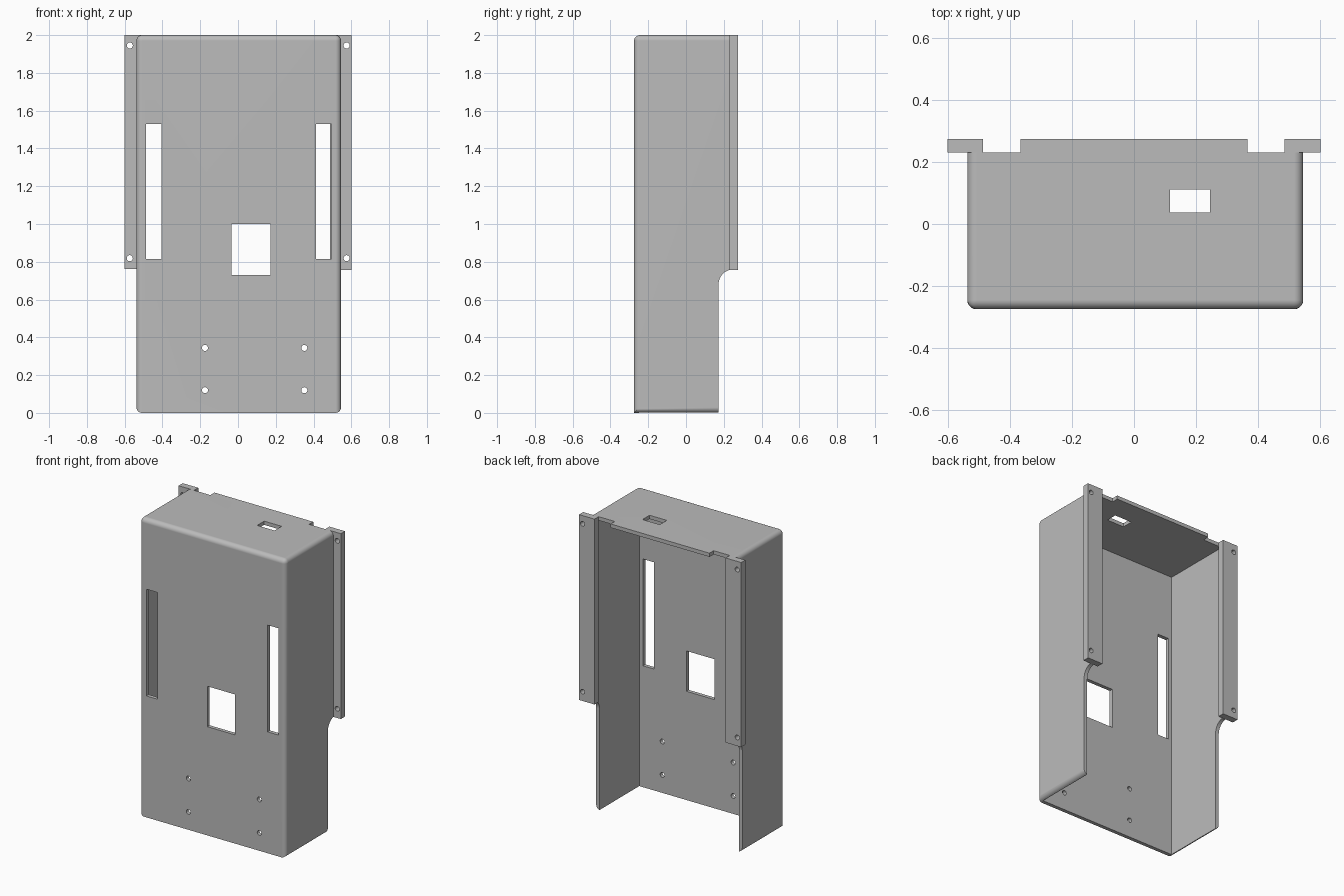
import bpy, bmesh, math

if "Cube" in bpy.data.objects:
    bpy.data.objects.remove(bpy.data.objects["Cube"])

gray = bpy.data.materials.new("plain gray")
gray.diffuse_color = (0.5, 0.5, 0.5, 1)
gray.use_nodes = True
gray.node_tree.nodes["Principled BSDF"].inputs["Base Color"].default_value = gray.diffuse_color

BX0, BX1 = -0.538, 0.546      # body width
FRONT, REAR, BACK = -0.275, 0.231, 0.275
WALL, TOP = 0.025, 2.0


def finish(name, bm):
    bmesh.ops.recalc_face_normals(bm, faces=bm.faces)
    mesh = bpy.data.meshes.new(name)
    bm.to_mesh(mesh)
    bm.free()
    mesh.materials.append(gray)
    ob = bpy.data.objects.new(name, mesh)
    bpy.context.collection.objects.link(ob)
    return ob


def box_bm(x, y, z):
    bm = bmesh.new()
    bmesh.ops.create_cube(bm, size=1)
    for v in bm.verts:
        v.co = [r[1] if c > 0 else r[0] for r, c in zip((x, y, z), v.co)]
    return bm


def box(name, x, y, z):
    return finish(name, box_bm(x, y, z))


def prism(name, yz, x0, x1):
    bm = bmesh.new()
    face = bm.faces.new([bm.verts.new((x0, y, z)) for y, z in yz])
    new = bmesh.ops.extrude_face_region(bm, geom=[face])["geom"]
    bmesh.ops.translate(bm, vec=(x1 - x0, 0, 0),
                        verts=[g for g in new if isinstance(g, bmesh.types.BMVert)])
    return finish(name, bm)


def activate(ob):
    bpy.ops.object.select_all(action='DESELECT')
    ob.select_set(True)
    bpy.context.view_layer.objects.active = ob


def cut(ob, cutter):
    mod = ob.modifiers.new("cut", 'BOOLEAN')
    mod.operation, mod.solver, mod.object = 'DIFFERENCE', 'EXACT', cutter
    activate(ob)
    bpy.ops.object.modifier_apply(modifier=mod.name)
    bpy.data.objects.remove(cutter)


def drill(ob, x, y, z, r=0.016):
    bpy.ops.mesh.primitive_cylinder_add(vertices=24, radius=r, depth=0.15,
                                        location=(x, y, z), rotation=(math.pi / 2, 0, 0))
    cut(ob, bpy.context.object)


# body: block with rounded front uprights, top edges and lower side edges
bm = box_bm((BX0, BX1), (FRONT, REAR), (0, TOP))
rounded = []
for e in bm.edges:
    a, b = (v.co for v in e.verts)
    mid, d = (a + b) / 2, b - a
    front = mid.y < FRONT + 0.01
    if (abs(d.z) > 0.1 and front) or abs(d.y) > 0.1 or (abs(d.x) > 0.1 and front and mid.z > 1):
        rounded.append(e)
bmesh.ops.bevel(bm, geom=rounded, offset=0.03, segments=5, profile=0.5, affect='EDGES')
body = finish("enclosure_body", bm)

# hollow inside, open at the back and bottom
cut(body, box("cavity", (BX0 + WALL, BX1 - WALL), (FRONT + WALL, 1), (-1, TOP - WALL)))

# lower back step with a curved shoulder
arc = [(0.252 + 0.08 * math.cos(t), 0.68 + 0.08 * math.sin(t))
       for t in (math.pi - math.pi / 2 * i / 12 for i in range(13))]
cut(body, prism("step", [(0.172, -0.2)] + arc + [(0.6, 0.76), (0.6, -0.2)], -1, 1))

# front slots, square window and top port
for x0, x1, z0, z1 in ((-0.487, -0.405, 0.814, 1.53), (0.413, 0.494, 0.814, 1.53),
                       (-0.035, 0.172, 0.729, 1.0)):
    cut(body, box("window", (x0, x1), (-0.4, -0.2), (z0, z1)))
cut(body, box("port", (0.116, 0.245), (0.037, 0.112), (1.9, 2.1)))

# front screw holes
for x in (-0.175, 0.351):
    for z in (0.12, 0.344):
        drill(body, x, FRONT, z)

# top plate tongue at the back
parts = [body, box("top_tongue", (-0.367, 0.366), (REAR, BACK), (TOP - WALL, TOP))]

# side mounting flanges with screw holes
for name, x0, x1, hole, z0 in (("left_flange", -0.602, -0.487, -0.573, 0.762),
                               ("right_flange", 0.486, 0.601, 0.575, 0.757)):
    flange = box(name, (x0, x1), (REAR, BACK), (z0, TOP))
    for z in (0.819, 1.945):
        drill(flange, hole, 0.253, z)
    parts.append(flange)

# smooth the curved areas, keep flats flat
for ob in parts:
    activate(ob)
    bpy.ops.object.shade_smooth_by_angle(angle=math.radians(30))
    wn = ob.modifiers.new("weighted", 'WEIGHTED_NORMAL')
    wn.keep_sharp = True
